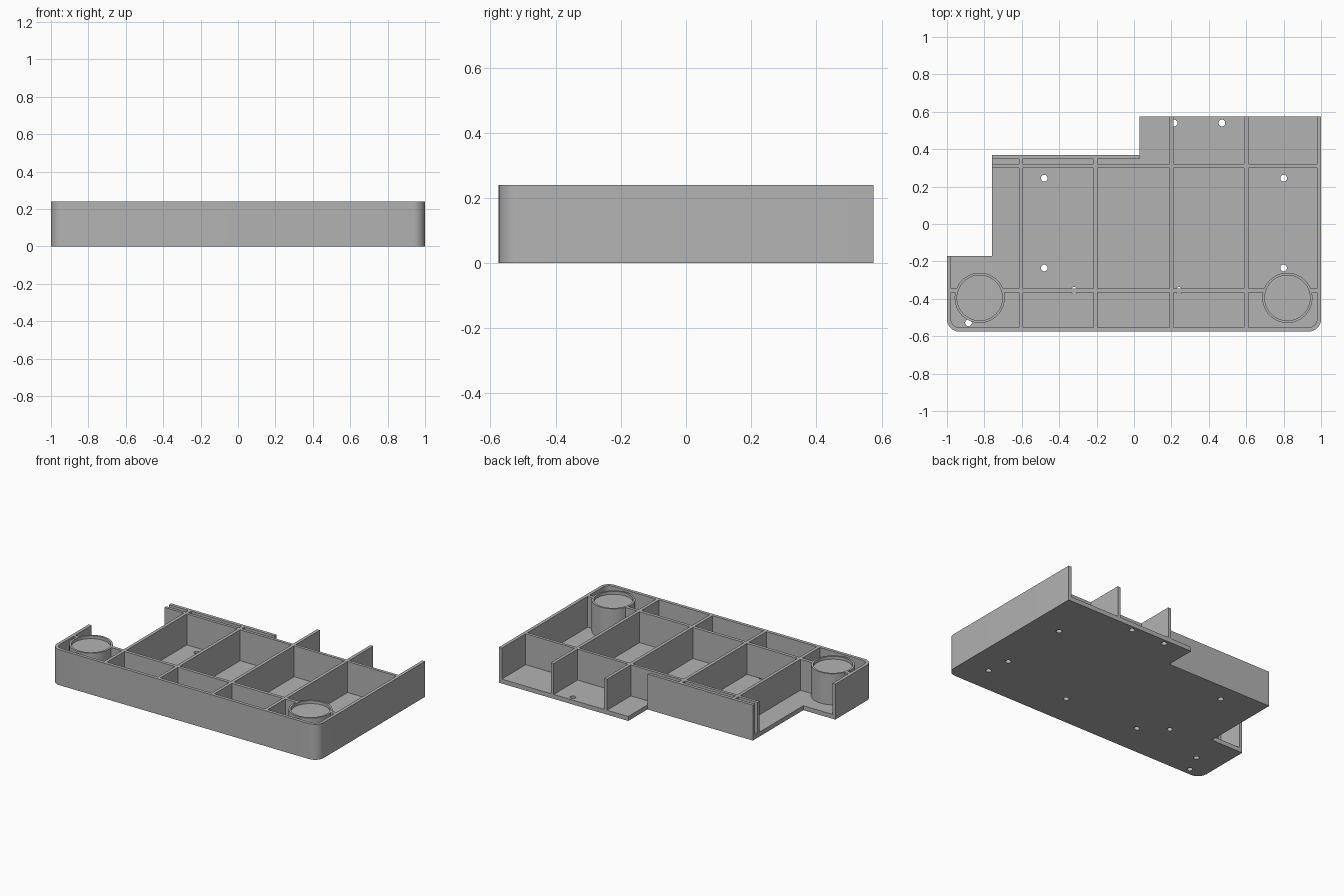
import bpy
import bmesh
from math import pi, sin, cos
from mathutils import Matrix

if "Cube" in bpy.data.objects:
    bpy.data.objects.remove(bpy.data.objects["Cube"])

H, FLOOR, T = 0.24, 0.03, 0.022   # total height, floor thickness, wall thickness
HOLE = 0.018

grey = bpy.data.materials.new("plain grey")
grey.use_nodes = True
grey.diffuse_color = (0.45, 0.45, 0.45, 1)
grey.node_tree.nodes["Principled BSDF"].inputs["Base Color"].default_value = (0.45, 0.45, 0.45, 1)


def finish(name, bm, smooth=False):
    bmesh.ops.recalc_face_normals(bm, faces=bm.faces)
    mesh = bpy.data.meshes.new(name)
    bm.to_mesh(mesh)
    bm.free()
    mesh.materials.append(grey)
    ob = bpy.data.objects.new(name, mesh)
    bpy.context.collection.objects.link(ob)
    if smooth:
        bpy.ops.object.select_all(action="DESELECT")
        ob.select_set(True)
        bpy.context.view_layer.objects.active = ob
        bpy.ops.object.shade_smooth_by_angle()
    return ob


def prism(name, points, z0, z1, smooth=False):
    """Extrude a flat outline straight up."""
    bm = bmesh.new()
    face = bm.faces.new([bm.verts.new((x, y, z0)) for x, y in points])
    top = bmesh.ops.extrude_face_region(bm, geom=[face])["geom"]
    verts = [v for v in top if isinstance(v, bmesh.types.BMVert)]
    bmesh.ops.translate(bm, verts=verts, vec=(0, 0, z1 - z0))
    return finish(name, bm, smooth)


def rib(name, x0, x1, y0, y1):
    return prism(name, [(x0, y0), (x1, y0), (x1, y1), (x0, y1)], FLOOR, H)


def front_corners(inset):
    """Both rounded front corners, left to right along the front."""
    r, pts = 0.065, []
    for cx, start in ((-1 + r, pi), (1 - r, 1.5 * pi)):
        for i in range(9):
            a = start + i * pi / 16
            pts.append((cx + (r - inset) * cos(a), -0.575 + r + (r - inset) * sin(a)))
    return pts


# Floor with its stepped outline
steps = [(1, 0.575), (0.03, 0.575), (0.03, 0.37), (-0.76, 0.37), (-0.76, -0.17), (-1, -0.17)]
floor = prism("floor", front_corners(0) + steps, 0, FLOOR)

# Screw holes through the floor
cups = [(-0.825, -0.395), (0.82, -0.395)]
holes = [(x, y) for x in (-0.48, 0.8) for y in (-0.235, 0.245)]
holes += [(0.215, 0.54), (0.47, 0.54), (-0.885, -0.528), (-0.32, -0.355), (0.24, -0.355)]
bm = bmesh.new()
for x, y in holes + cups:
    bmesh.ops.create_cone(bm, cap_ends=True, segments=24, radius1=HOLE, radius2=HOLE,
                          depth=0.2, matrix=Matrix.Translation((x, y, 0)))
cutter = finish("hole_cutter", bm)
cutter.hide_render = True
mod = floor.modifiers.new("holes", "BOOLEAN")
mod.operation, mod.solver, mod.object = "DIFFERENCE", "EXACT", cutter
bpy.ops.object.select_all(action="DESELECT")
bpy.context.view_layer.objects.active = floor
floor.select_set(True)
bpy.ops.object.modifier_apply(modifier="holes")
bpy.data.objects.remove(cutter)
bpy.ops.object.shade_smooth_by_angle()

# Outer wall around the front and both sides
outer = [(-1, -0.17)] + front_corners(0) + [(1, 0.575)]
inner = [(-1 + T, -0.17)] + front_corners(T) + [(1 - T, 0.575)]
prism("outer_wall", outer + inner[::-1], FLOOR, H, smooth=True)

# Back wall and the long rib just inside it
rib("back_wall", -0.76, 0.03, 0.348, 0.37)
rib("back_rib", -0.76, 1 - T, 0.30, 0.32)

# Dividers from front to back
for i, (x, back) in enumerate([(-0.605, 0.348), (-0.205, 0.348), (0.2, 0.575), (0.6, 0.575)]):
    rib(f"divider_{i + 1}", x - T / 2, x + T / 2, -0.575 + T, back)

# Front rib, broken where the cups stand
for i, (x0, x1) in enumerate([(-1 + T, -0.95), (-0.70, 0.695), (0.945, 1 - T)]):
    rib(f"front_rib_{i + 1}", x0, x1, -0.366, -0.344)

# Round posts with a shallow recess on top and a blind bore below
R = 0.134
profile = [(0, 0.12), (HOLE, 0.12), (HOLE, FLOOR), (R, FLOOR), (R, H),
           (R - 0.013, H), (R - 0.013, H - 0.02), (0, H - 0.02)]
for name, (x, y) in zip(("right_post", "left_post"), cups):
    bm = bmesh.new()
    verts = [bm.verts.new((r, 0, z)) for r, z in profile]
    edges = [bm.edges.new(pair) for pair in zip(verts, verts[1:])]
    bmesh.ops.spin(bm, geom=verts + edges, cent=(0, 0, 0), axis=(0, 0, 1),
                   angle=2 * pi, steps=48, use_merge=True)
    bmesh.ops.remove_doubles(bm, verts=bm.verts, dist=0.0001)
    bmesh.ops.translate(bm, verts=bm.verts, vec=(x, y, 0))
    finish(name, bm, smooth=True)
